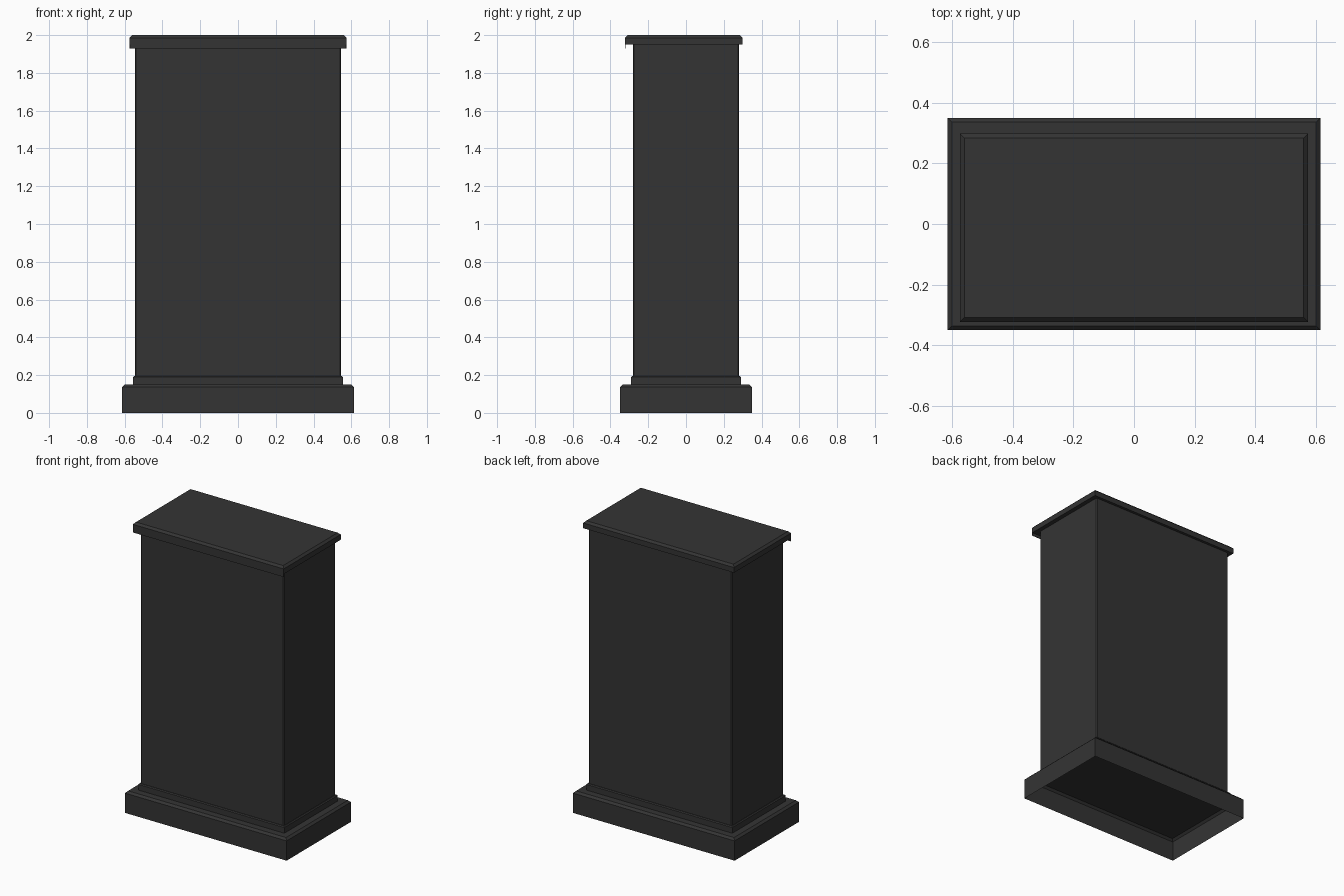
import bpy
import bmesh

default_cube = bpy.data.objects.get("Cube")
if default_cube:
    bpy.data.objects.remove(default_cube, do_unlink=True)

charcoal = bpy.data.materials.new("charcoal")
charcoal.use_nodes = True
colour = (0.034, 0.034, 0.034, 1)
charcoal.diffuse_color = colour
charcoal.node_tree.nodes["Principled BSDF"].inputs["Base Color"].default_value = colour


def add_object(name, bm):
    mesh = bpy.data.meshes.new(name)
    bm.to_mesh(mesh)
    bm.free()
    mesh.materials.append(charcoal)
    obj = bpy.data.objects.new(name, mesh)
    bpy.context.collection.objects.link(obj)
    return obj


def block(name, x, y, z, chamfer, pick, open_bottom=False):
    """Box between the x, y and z ranges, chamfered on the edges chosen by pick."""
    bm = bmesh.new()
    bmesh.ops.create_cube(bm, size=1)
    for v in bm.verts:
        v.co = [(a + b) / 2 + c * (b - a) for c, (a, b) in zip(v.co, (x, y, z))]
    edges = [e for e in bm.edges if pick(e, z)]
    bmesh.ops.bevel(bm, geom=edges, offset=chamfer, segments=1, affect='EDGES')
    if open_bottom:
        bm.normal_update()
        floor = [f for f in bm.faces if f.normal.z < -0.9]
        bmesh.ops.delete(bm, geom=floor, context='FACES_ONLY')
    return add_object(name, bm)


def top_edges(edge, z):
    return all(abs(v.co.z - z[1]) < 1e-4 for v in edge.verts)


def upright_edges(edge, z):
    return abs(edge.verts[0].co.z - edge.verts[1].co.z) > 0.01


# Hollow foot, stepped plinth and tall body
block("base", (-0.615, 0.615), (-0.35, 0.35), (0, 0.15), 0.014, top_edges, open_bottom=True)
block("plinth", (-0.556, 0.556), (-0.29, 0.29), (0.149, 0.195), 0.006, top_edges)
block("body", (-0.545, 0.545), (-0.28, 0.28), (0.19, 1.96), 0.006, upright_edges)

# Overhanging cap with a thin lip hanging along its front
block("cap", (-0.574, 0.574), (-0.323, 0.298), (1.95, 2.0), 0.014, top_edges)
block("cap_front_lip", (-0.574, 0.574), (-0.323, -0.32), (1.93, 1.951), 0.001, upright_edges)
